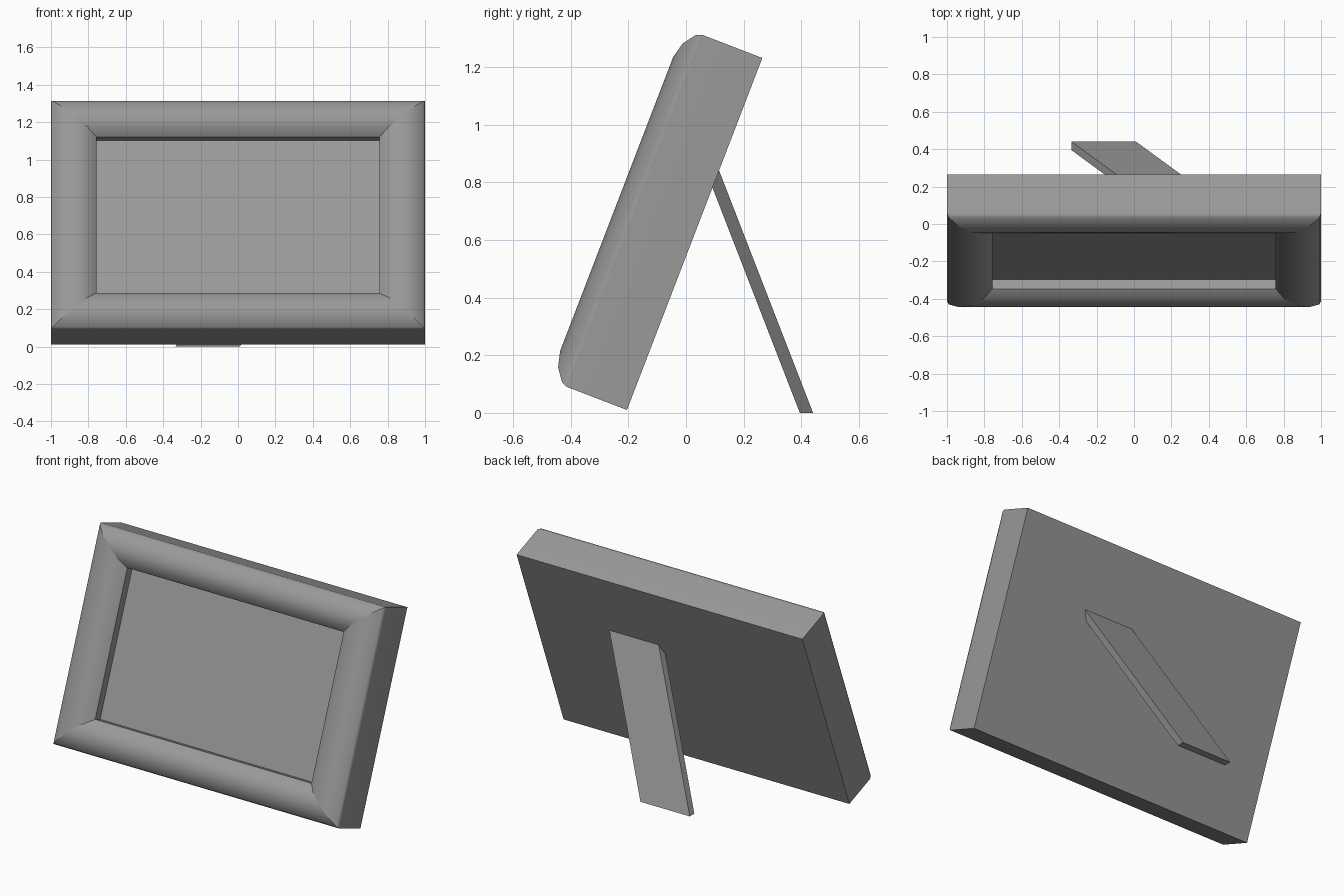
import bpy, bmesh, math
from mathutils import Vector

if "Cube" in bpy.data.objects:
    bpy.data.objects.remove(bpy.data.objects["Cube"])

TILT = math.radians(21.04)
S, C = math.sin(TILT), math.cos(TILT)
HALF_W, HEIGHT = 1.0, 1.309
X_STRETCH = 1.174          # side rails are a little wider than top and bottom

grey = bpy.data.materials.new("dark_grey")
grey.diffuse_color = (0.32, 0.32, 0.32, 1)
grey.use_nodes = True
grey.node_tree.nodes["Principled BSDF"].inputs["Base Color"].default_value = grey.diffuse_color


def lean(x, u, n):
    """x across, u up the leaning back, n out towards the front."""
    return Vector((x, -0.205 + S * u - C * n, 0.01 + C * u + S * n))


def finish(name, bm):
    bmesh.ops.recalc_face_normals(bm, faces=bm.faces)
    mesh = bpy.data.meshes.new(name)
    bm.to_mesh(mesh)
    bm.free()
    mesh.materials.append(grey)
    ob = bpy.data.objects.new(name, mesh)
    bpy.context.collection.objects.link(ob)
    return ob


# Picture frame: moulding profile as (inset, depth), swept as mitred rings
profile = [(0, 0), (0, 0.223), (0.008, 0.244), (0.052, 0.276), (0.108, 0.290),
           (0.166, 0.274), (0.207, 0.231), (0.207, 0.178)]
bm = bmesh.new()
rings = []
for inset, depth in profile:
    w = HALF_W - inset * X_STRETCH
    lo, hi = inset, HEIGHT - inset
    rings.append([bm.verts.new(lean(x, u, depth))
                  for x, u in ((-w, lo), (w, lo), (w, hi), (-w, hi))])
for a, b in zip(rings, rings[1:]):
    for i in range(4):
        j = (i + 1) % 4
        bm.faces.new((a[i], a[j], b[j], b[i]))
bm.faces.new(rings[0])      # back panel
bm.faces.new(rings[-1])     # recessed picture
frame = finish("picture_frame", bm)
bpy.context.view_layer.objects.active = frame
frame.select_set(True)
bpy.ops.object.shade_smooth_by_angle(angle=math.radians(40))
# Mitre joints stay crisp: they join the same corner of neighbouring rings
for e in frame.data.edges:
    if abs(e.vertices[0] - e.vertices[1]) == 4:
        e.use_edge_sharp = True
# Keep the large flat sides evenly shaded
weighted = frame.modifiers.new("even_sides", 'WEIGHTED_NORMAL')
weighted.keep_sharp = True

# Slanted easel leg: floor rectangle swept up to just inside the back panel
bm = bmesh.new()
direction = Vector((0.445, -0.325, 0.838))
foot, top = [], []
for x, y, t in ((-0.335, 0.395, 0.945), (0.01, 0.395, 0.945),
                (0.01, 0.441, 1.01), (-0.335, 0.441, 1.01)):
    p = Vector((x, y, 0))
    foot.append(bm.verts.new(p))
    top.append(bm.verts.new(p + direction * t))
bm.faces.new(foot)
bm.faces.new(top)
for i in range(4):
    j = (i + 1) % 4
    bm.faces.new((foot[i], foot[j], top[j], top[i]))
finish("easel_leg", bm)
